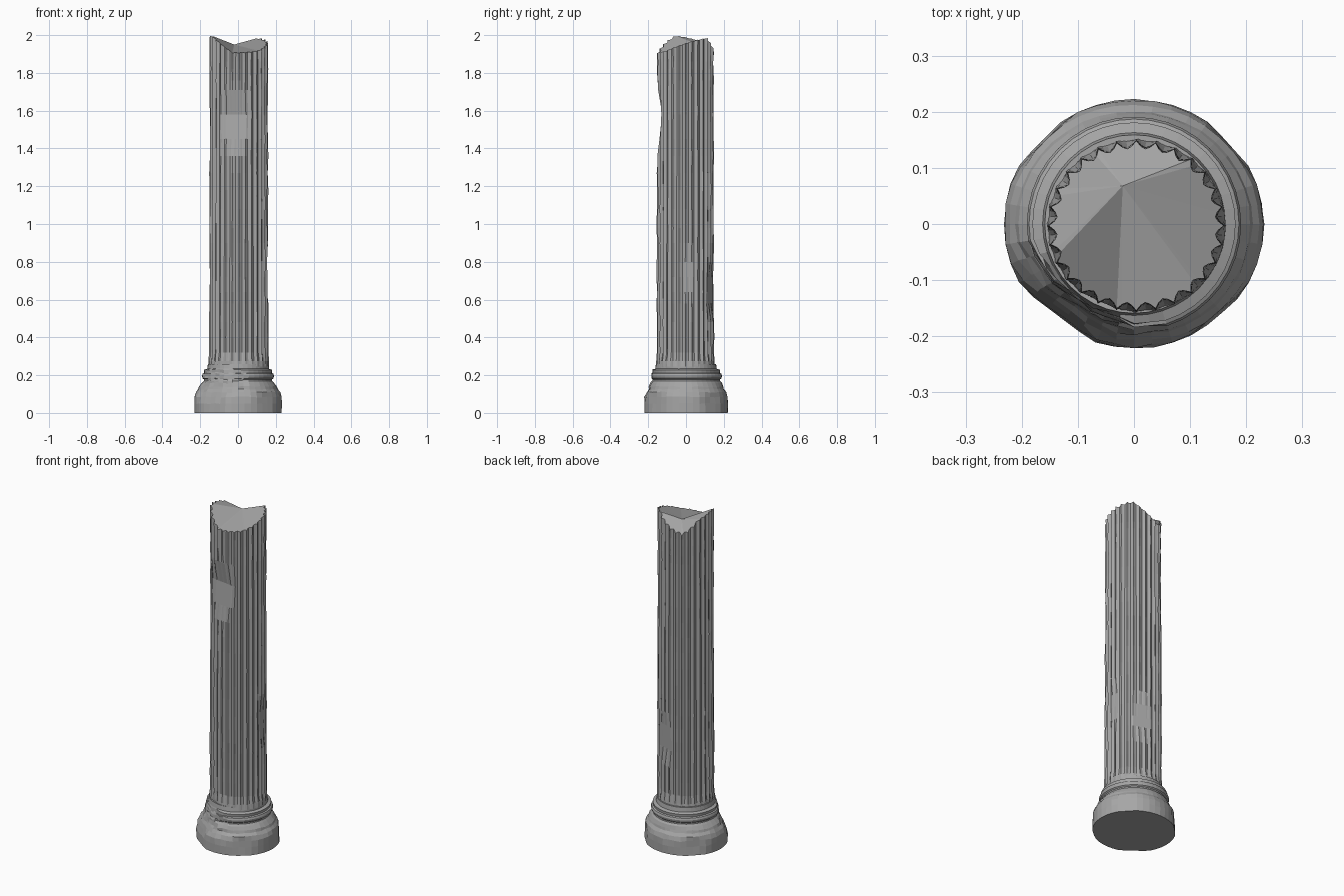
import bpy, bmesh, math, random

if "Cube" in bpy.data.objects:
    bpy.data.objects.remove(bpy.data.objects["Cube"])

random.seed(4)
FLUTES, STEPS = 28, 4
N = FLUTES * STEPS
stone = bpy.data.materials.new("dark_stone")
stone.diffuse_color = (0.38, 0.38, 0.38, 1)
stone.use_nodes = True
stone.node_tree.nodes["Principled BSDF"].inputs["Base Color"].default_value = stone.diffuse_color


def lerp_table(table, t):
    """Piecewise-linear lookup in a list of (key, value) pairs."""
    if t <= table[0][0]:
        return table[0][1]
    for (a, va), (b, vb) in zip(table, table[1:]):
        if t <= b:
            return va + (vb - va) * (t - a) / (b - a)
    return table[-1][1]


def chip(x, y, z, chips):
    """Flatten points that stick out past each damaged facet."""
    for deg, depth in chips:
        if depth[0][0] <= z <= depth[-1][0]:
            nx, ny = math.cos(math.radians(deg)), math.sin(math.radians(deg))
            over = x * nx + y * ny - lerp_table(depth, z)
            if over > 0:
                x, y = x - nx * over, y - ny * over
    return x, y, z


def loft(name, rings, top_point=None):
    """Join rings of points into a closed, flat-shaded solid."""
    bm = bmesh.new()
    rows = [[bm.verts.new(p) for p in ring] for ring in rings]
    n = len(rows[0])
    for lo, hi in zip(rows, rows[1:]):
        for i in range(n):
            j = (i + 1) % n
            bm.faces.new((lo[i], lo[j], hi[j], hi[i]))
    bm.faces.new(rows[0][::-1])
    if top_point:
        c = bm.verts.new(top_point)
        for i in range(n):
            bm.faces.new((rows[-1][i], rows[-1][(i + 1) % n], c))
    else:
        bm.faces.new(rows[-1])
    mesh = bpy.data.meshes.new(name)
    bm.to_mesh(mesh)
    bm.free()
    mesh.materials.append(stone)
    obj = bpy.data.objects.new(name, mesh)
    bpy.context.collection.objects.link(obj)
    return obj


# Broken top: large flat facets fanning out from one inner point
peak = (-0.02, 0.068, 1.95)
corners = [(0.162, 0.02, 1.965), (0.10, 0.112, 1.985), (-0.07, 0.13, 1.885), (-0.14, 0.06, 1.975),
           (-0.142, -0.06, 1.998), (-0.03, -0.15, 1.905), (0.115, -0.112, 1.915)]


def broken_height(x, y):
    px, py = x - peak[0], y - peak[1]
    for a, b in zip(corners, corners[1:] + corners[:1]):
        ax, ay, bx, by = a[0] - peak[0], a[1] - peak[1], b[0] - peak[0], b[1] - peak[1]
        det = ax * by - ay * bx
        u, v = (px * by - py * bx) / det, (ax * py - ay * px) / det
        if u >= -1e-6 and v >= -1e-6:
            return min(2.0, peak[2] + u * (a[2] - peak[2]) + v * (b[2] - peak[2]))
    return peak[2]


# Fluted shaft: damage facets give (height, distance from axis)
shaft_chips = [
    (262, [(1.24, 0.162), (1.36, 0.145), (1.45, 0.133), (1.58, 0.119), (1.71, 0.143), (1.76, 0.16)]),
    (230, [(1.27, 0.16), (1.36, 0.147), (1.58, 0.143), (1.71, 0.16)]),
    (8, [(0.55, 0.17), (0.64, 0.151), (0.80, 0.147), (0.98, 0.17)]),
    (72, [(0.42, 0.16), (0.58, 0.134), (0.72, 0.137), (0.95, 0.16)]),
    (180, [(0.50, 0.16), (0.75, 0.147), (0.92, 0.16)]),
    (245, [(0.22, 0.150), (0.30, 0.151), (0.48, 0.16)]),
]
levels = [0.20, 0.245, 0.275, 0.32, 0.40, 0.48, 0.58, 0.64, 0.72, 0.80, 0.90, 0.98, 1.08, 1.18,
          1.27, 1.36, 1.45, 1.58, 1.71, 1.76, 1.82, 1.86, None]
rings = []
for z in levels:
    ring = []
    for i in range(N):
        a = 2 * math.pi * i / N
        groove = (0, 0.7, 1, 0.7)[i % STEPS]
        h = 2 if z is None else z
        depth = 0.014 * min(1, max(0, (h - 0.24) / 0.08))
        r = 0.160 - 0.002 * h - depth * groove
        if i % STEPS == 0 and 0.3 < h < 1.9:
            r -= random.uniform(0, 0.005)      # worn flute edges
        x, y = 0.004 + r * math.cos(a), -0.003 + r * 0.97 * math.sin(a)
        ring.append((x, y, broken_height(x, y)) if z is None else chip(x, y, z, shaft_chips))
    rings.append(ring)
loft("fluted_shaft", rings, peak)

# Moulded base: turned profile with an uneven, chipped outline
profile = [(0.226, 0), (0.228, 0.05), (0.227, 0.085), (0.219, 0.11), (0.207, 0.125), (0.203, 0.14),
           (0.190, 0.16), (0.181, 0.17), (0.181, 0.178), (0.188, 0.184), (0.191, 0.197),
           (0.187, 0.208), (0.179, 0.212), (0.181, 0.228), (0.163, 0.234), (0.159, 0.26)]
base_chips = [
    (233, [(0, 0.212), (0.08, 0.209), (0.12, 0.190), (0.17, 0.174), (0.26, 0.160)]),
    (250, [(0, 0.224), (0.09, 0.216), (0.14, 0.188), (0.21, 0.172), (0.26, 0.160)]),
    (214, [(0.1, 0.212), (0.15, 0.186), (0.20, 0.178), (0.26, 0.160)]),
    (42, [(0, 0.221), (0.09, 0.218), (0.12, 0.22)]),
    (310, [(0, 0.222), (0.09, 0.217), (0.13, 0.22)]),
    (135, [(0, 0.221), (0.10, 0.217), (0.13, 0.22)]),
]
rings = []
for r, z in profile:
    ring = []
    for i in range(40):
        a = 2 * math.pi * i / 40
        swell = 0.005 * math.cos(2 * a) * (r > 0.2)
        x, y, zz = chip((r + swell) * math.cos(a), (r + swell) * math.sin(a), z, base_chips)
        broken = 3.4 < a < 4.9 and 0.06 < z < 0.23  # rough broken patch
        if broken or (0 < z < 0.15):
            s = 1 - random.uniform(0, 0.04 if broken else 0.012)
            lift = 0.004 if broken else 0.003
            x, y, zz = x * s, y * s, z + random.uniform(-lift, lift)
        ring.append((x, y, zz))
    rings.append(ring)
loft("moulded_base", rings)
